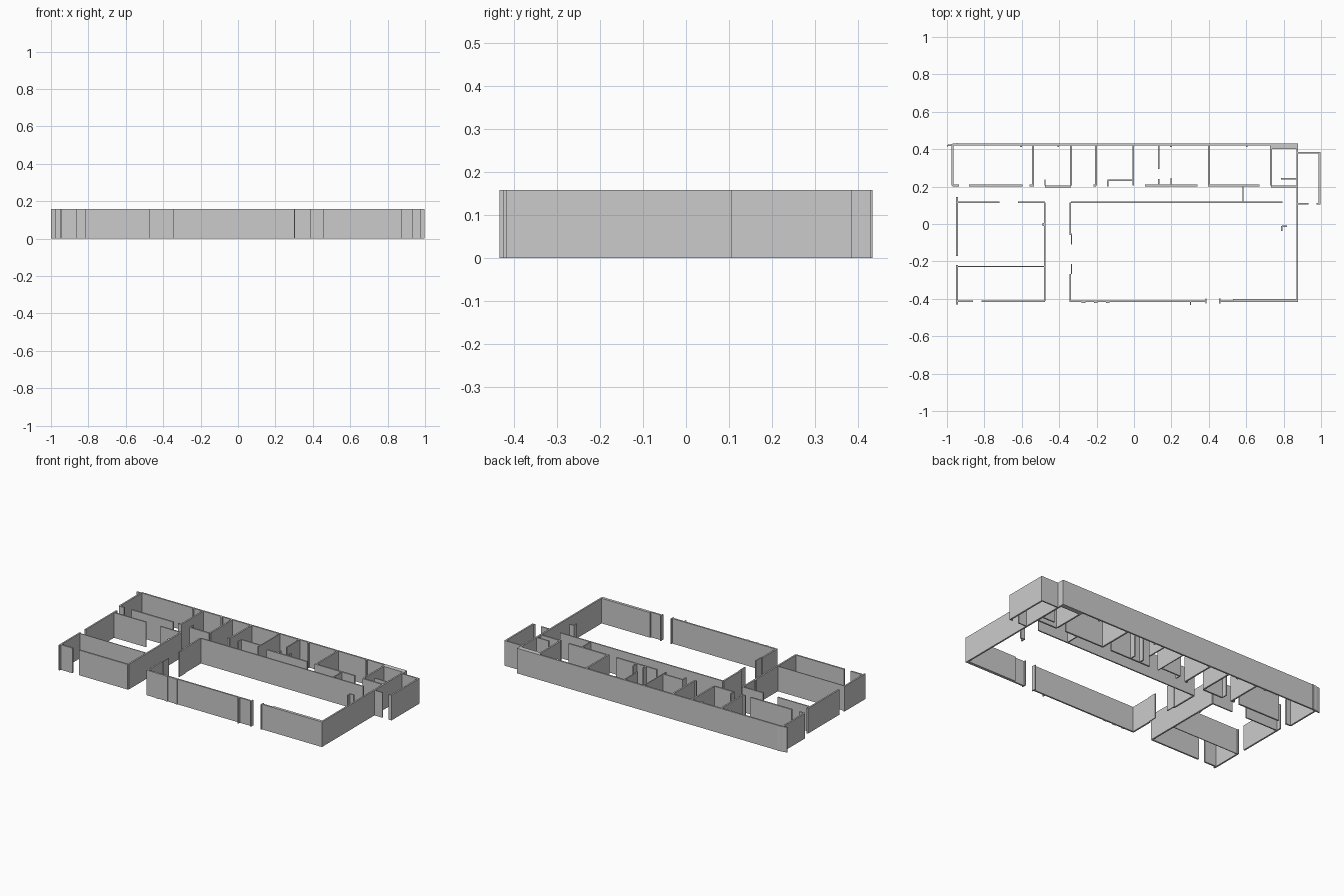
import bpy
import bmesh
from mathutils import Vector

cube = bpy.data.objects.get("Cube")
if cube:
    bpy.data.objects.remove(cube, do_unlink=True)

HEIGHT = 0.158
THICK = 0.01

# Shared wall lines of the plan
BACK, HALL_BACK, HALL_FRONT, FRONT = 0.425, 0.205, 0.115, -0.413
WEST, OFFICE_EAST, HALL_WEST, EAST, PORCH_EAST = -0.947, -0.477, -0.338, 0.873, 0.992

grey = bpy.data.materials.new("wall grey")
grey.use_nodes = True
colour = (0.6, 0.6, 0.6, 1)
grey.diffuse_color = colour
grey.node_tree.nodes["Principled BSDF"].inputs["Base Color"].default_value = colour


def add_box(bm, x0, x1, y0, y1):
    ret = bmesh.ops.create_cube(bm, size=1)
    for v in ret["verts"]:
        v.co = Vector((x1 if v.co.x > 0 else x0,
                       y1 if v.co.y > 0 else y0,
                       HEIGHT if v.co.z > 0 else 0))


def finish(name, bm):
    mesh = bpy.data.meshes.new(name)
    bm.to_mesh(mesh)
    bm.free()
    mesh.materials.append(grey)
    obj = bpy.data.objects.new(name, mesh)
    bpy.context.collection.objects.link(obj)
    return obj


def run_x(name, y, *spans, thick=THICK):
    """Wall pieces running left to right along one y line."""
    bm = bmesh.new()
    for a, b in spans:
        add_box(bm, a, b, y - thick / 2, y + thick / 2)
    return finish(name, bm)


def run_y(name, x, *spans, thick=THICK):
    """Wall pieces running front to back along one x line."""
    bm = bmesh.new()
    for a, b in spans:
        add_box(bm, x - thick / 2, x + thick / 2, a, b)
    return finish(name, bm)


# Long back wall with its skewed end and solid corner pier
run_x("back_wall", BACK, (-0.97, EAST))
run_x("back_corner_pier", 0.415, (0.732, EAST + 0.005), thick=0.03)
end = run_x("back_wall_skewed_end", 0, (-0.03, 0.03), thick=0.008)
end.location = (-0.97, 0.424, 0)
end.rotation_euler.z = 0.17
for x in (-0.605, -0.405, 0.198, 0.603):
    run_y("back_wall_post", x, (BACK - 0.013, BACK))

# Partitions between the small back rooms
for x in (-0.97, -0.54, -0.337, -0.203, 0.4, 0.732):
    run_y("back_room_partition", x, (HALL_BACK, BACK))
run_y("thin_partition", -0.004, (HALL_BACK, BACK), thick=0.006)
run_y("door_partition", 0.133, (HALL_BACK, 0.24), (0.293, BACK), thick=0.008)
run_y("hall_stub", 0.198, (HALL_BACK, 0.245), thick=0.006)
run_y("hall_stub", -0.476, (HALL_BACK, 0.238), thick=0.006)

# Corridor walls with door gaps
run_x("hall_back_wall", HALL_BACK, (-0.97, -0.935), (-0.882, -0.595),
      (-0.56, -0.535), (-0.217, -0.203), (0.06, 0.34), (0.395, 0.672))
run_x("hall_back_wall_low", 0.2, (-0.476, HALL_WEST), (0.732, EAST))
run_x("niche_wall", 0.233, (-0.143, -0.004), thick=0.008)
run_y("niche_side", -0.14, (0.2, 0.233), thick=0.007)
run_x("hall_front_wall", HALL_FRONT, (WEST, -0.72), (-0.62, OFFICE_EAST),
      (HALL_WEST, 0.795), thick=0.008)
run_y("hall_cross_stub", 0.583, (HALL_FRONT, 0.2), thick=0.007)

# Office block on the right side of the model
run_y("office_outer_wall", WEST, (-0.17, 0.145), (-0.43, -0.22))
run_y("office_inner_wall", OFFICE_EAST, (FRONT, HALL_FRONT))
run_y("office_wall_post", -0.483, (-0.012, 0.005))
run_x("office_divider", -0.228, (WEST, OFFICE_EAST), thick=0.005)
run_x("office_front_wall", FRONT, (WEST, -0.862), (-0.815, OFFICE_EAST))

# Large hall
run_y("large_hall_side_wall", -0.341, (-0.06, HALL_FRONT), (FRONT, -0.268))
run_y("large_hall_door_edge", -0.335, (-0.11, -0.05), (-0.268, -0.213), thick=0.006)
run_x("large_hall_front_wall", FRONT, (-0.346, 0.385), (0.455, EAST))
run_x("large_hall_front_lining", -0.404, (0.53, EAST), thick=0.008)
for x in (0.385, 0.458):
    run_y("front_door_jamb", x, (-0.425, -0.398), thick=0.007)
run_y("front_wall_post", 0.302, (-0.433, FRONT), thick=0.007)
for x in (-0.27, -0.205, -0.14):
    run_x("front_wall_pad", -0.419, (x - 0.01, x + 0.01), thick=0.006)
run_y("east_wall", EAST, (FRONT - 0.005, 0.4))
run_y("east_stub", 0.79, (-0.037, -0.01), thick=0.007)
run_x("east_stub_return", -0.012, (0.79, 0.817), thick=0.007)

# Side porch and back lobby
run_x("porch_back_wall", 0.382, (EAST, 0.997), thick=0.008)
run_y("porch_side_wall", PORCH_EAST, (0.105, 0.382))
run_x("porch_front_stub", 0.108, (EAST, 0.933), (0.975, PORCH_EAST), thick=0.007)
run_x("lobby_stub", 0.243, (0.785, EAST), thick=0.008)
